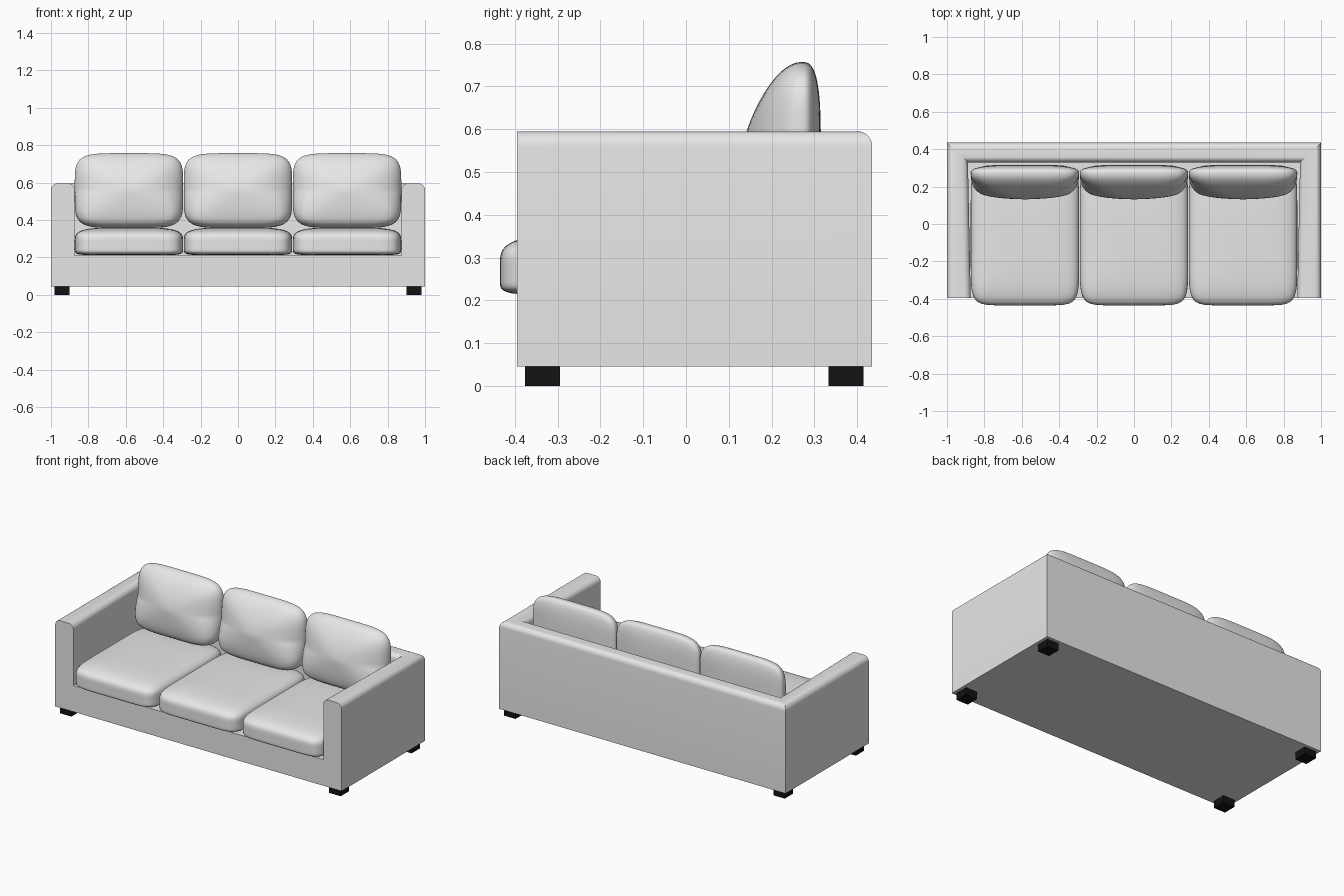
import bpy, bmesh, math

if "Cube" in bpy.data.objects:
    bpy.data.objects.remove(bpy.data.objects["Cube"])


def material(name, rgb):
    m = bpy.data.materials.new(name)
    m.diffuse_color = (*rgb, 1)
    m.use_nodes = True
    m.node_tree.nodes["Principled BSDF"].inputs["Base Color"].default_value = m.diffuse_color
    return m


FABRIC = material("grey_fabric", (0.8, 0.8, 0.8))
BLACK = material("black_feet", (0.006, 0.006, 0.006))


def finish(name, bm, mat, angle=None):
    bmesh.ops.recalc_face_normals(bm, faces=bm.faces[:])
    me = bpy.data.meshes.new(name)
    bm.to_mesh(me)
    bm.free()
    me.materials.append(mat)
    ob = bpy.data.objects.new(name, me)
    bpy.context.collection.objects.link(ob)
    if angle:
        bpy.ops.object.select_all(action='DESELECT')
        ob.select_set(True)
        bpy.context.view_layer.objects.active = ob
        bpy.ops.object.shade_smooth_by_angle(angle=math.radians(angle))
    return ob


# Frame: base, arms and back as one closed solid
def frame():
    bottom, seat, top, front, back = 0.045, 0.21, 0.595, -0.395, 0.435
    outer = [(-1, front), (-1, back), (1, back), (1, front)]
    inner = [(0.873, front), (0.888, 0.33), (-0.888, 0.33), (-0.873, front)]
    bm = bmesh.new()
    ring = lambda pts, z: [bm.verts.new((x, y, z)) for x, y in pts]
    ol, oh = ring(outer, bottom), ring(outer, top)
    il, ih = ring(inner, seat), ring(inner, top)
    bm.faces.new(ol)
    bm.faces.new(il)
    bm.faces.new(oh + ih)
    for lo, hi in ((ol, oh), (il, ih)):
        for i in range(3):
            bm.faces.new((lo[i], lo[i + 1], hi[i + 1], hi[i]))
    bm.faces.new((ol[0], ol[3], oh[3], ih[0], il[0], il[3], ih[3], oh[0]))
    bmesh.ops.recalc_face_normals(bm, faces=bm.faces[:])
    # round every top edge except the arm fronts
    edges = [e for e in bm.edges
             if all(v.co.z > top - 1e-4 for v in e.verts)
             and not all(v.co.y < front + 1e-4 for v in e.verts)]
    bmesh.ops.bevel(bm, geom=edges, offset=0.034, segments=6, profile=0.5,
                    affect='EDGES', clamp_overlap=True)
    finish("sofa_frame", bm, FABRIC, 30)


# Cushion: cube grid pulled onto a rounded pillow; u, v span it, w is thickness
def cushion(name, n, power, place):
    bm = bmesh.new()
    bmesh.ops.create_cube(bm, size=2)
    bmesh.ops.subdivide_edges(bm, edges=bm.edges[:], cuts=21, use_grid_fill=True)
    for vert in bm.verts:
        u, v, w = vert.co
        p = power(v, w)
        rim = (abs(u) ** n + abs(v) ** n) ** (1 / n)
        s = (rim ** p + abs(w) ** p) ** (-1 / p)
        vert.co = place(u * s, v * s, w * s)
    finish(name, bm, FABRIC, 60)


def seat_power(v, w):
    return 4 if w > 0 else 9


def back_power(v, w):
    return 3 if w > 0 else 2 + 2 * max(0, -v)


frame()

for label, cx in (("left", -0.583), ("middle", 0), ("right", 0.583)):
    # Seat cushion
    cushion("seat_cushion_" + label, 8, seat_power, lambda u, v, w: (
        cx + 0.29 * u, -0.06 + 0.375 * v,
        0.275 + (0.085 if w > 0 else 0.063) * w))
    # Back cushion: full belly in front, flatter behind, thinner at the top
    cushion("back_cushion_" + label, 5, back_power, lambda u, v, w: (
        cx + 0.29 * u,
        0.27 + (0.045 * w if w > 0 else 0.138 * w * (1 - 0.28 * max(0, v))),
        0.557 + 0.2 * v))

# Feet
for side, x in (("left", -0.94), ("right", 0.94)):
    for end, y in (("front", -0.335), ("back", 0.374)):
        bm = bmesh.new()
        bmesh.ops.create_cube(bm, size=1)
        for vert in bm.verts:
            c = vert.co
            vert.co = (x + 0.08 * c.x, y + 0.082 * c.y, 0.0235 + 0.047 * c.z)
        finish(f"{end}_{side}_foot", bm, BLACK)
